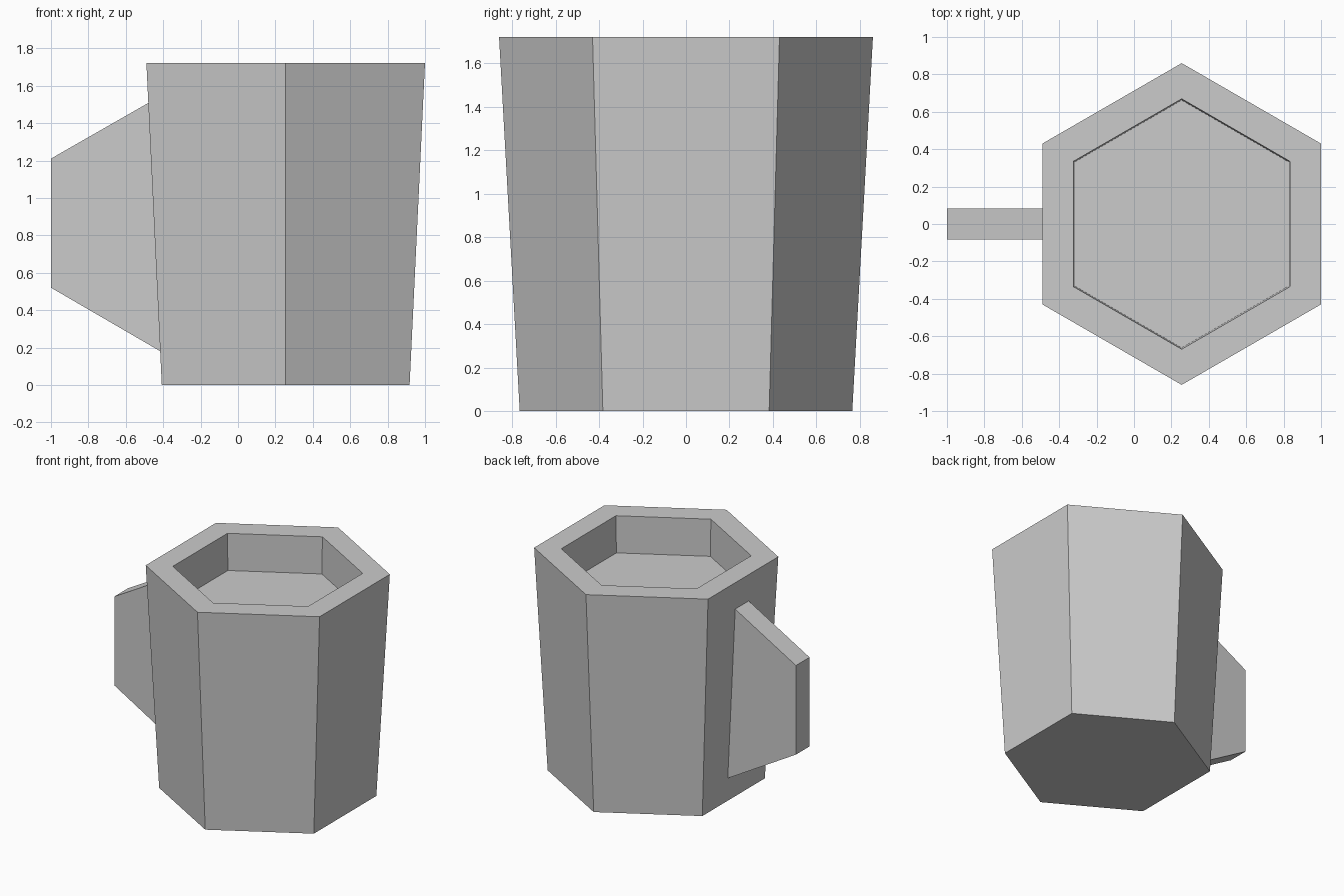
import bpy, math

if "Cube" in bpy.data.objects:
    bpy.data.objects.remove(bpy.data.objects["Cube"])

CX, TOP = 0.255, 1.72


def make(name, verts, faces):
    mesh = bpy.data.meshes.new(name)
    mesh.from_pydata(verts, [], faces)
    mesh.update()
    obj = bpy.data.objects.new(name, mesh)
    bpy.context.collection.objects.link(obj)
    return obj


# Six-sided tapered cup: outer bottom, outer rim, inner rim, recessed floor
rings = [(0.765, 0.0), (0.86, TOP), (0.669, TOP), (0.662, TOP - 0.285)]
verts, faces = [], []
for r, z in rings:
    for i in range(6):
        a = math.radians(90 + 60 * i)
        verts.append((CX + r * math.cos(a), r * math.sin(a), z))
for k in range(len(rings) - 1):
    for i in range(6):
        j = (i + 1) % 6
        faces.append((k * 6 + i, k * 6 + j, k * 6 + 6 + j, k * 6 + 6 + i))
faces.append(tuple(reversed(range(6))))
faces.append(tuple(range(18, 24)))
make("mug_body", verts, faces)

# Solid tapered plate handle, its inner edge following the leaning wall
profile = [(-1.0, 0.52), (-0.415, 0.18), (-0.479, 1.508), (-1.0, 1.21)]
t = 0.083
verts = [(x, y, z) for y in (-t, t) for x, z in profile]
faces = [(0, 1, 2, 3), (7, 6, 5, 4)]
faces += [(i, i + 4, (i + 1) % 4 + 4, (i + 1) % 4) for i in range(4)]
make("handle", verts, faces)
